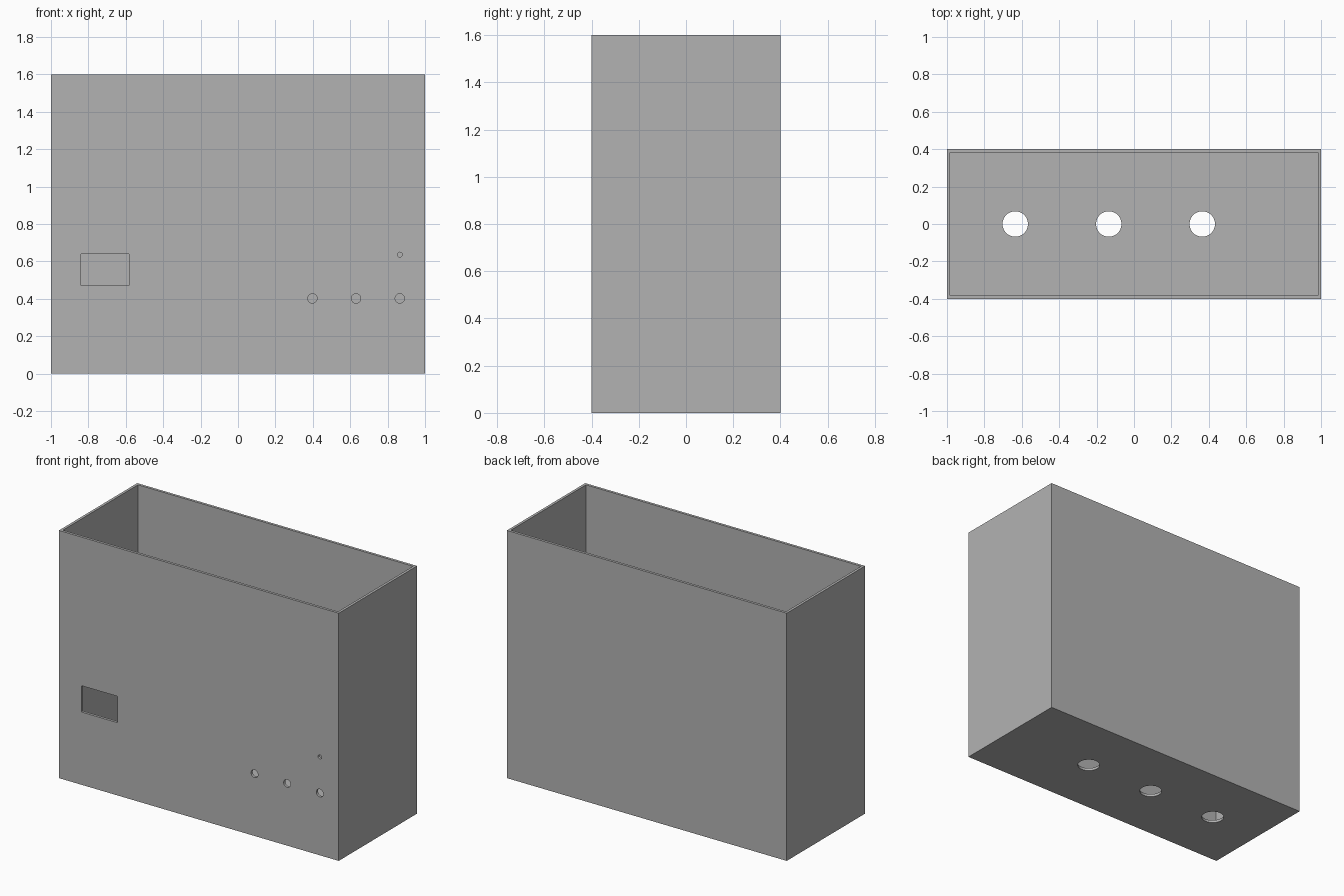
import bpy
from math import pi

default = bpy.data.objects.get("Cube")
if default:
    bpy.data.objects.remove(default, do_unlink=True)

WIDTH, DEPTH, HEIGHT, WALL = 2.0, 0.8, 1.6, 0.017

grey = bpy.data.materials.new("plain_grey")
grey.use_nodes = True
grey.diffuse_color = (0.45, 0.45, 0.45, 1)
grey.node_tree.nodes["Principled BSDF"].inputs["Base Color"].default_value = (0.45, 0.45, 0.45, 1)


def block(name, low, high):
    """Box between two opposite corners."""
    centre = [(a + b) / 2 for a, b in zip(low, high)]
    bpy.ops.mesh.primitive_cube_add(size=1, location=centre)
    obj = bpy.context.object
    obj.name = name
    obj.scale = [b - a for a, b in zip(low, high)]
    bpy.ops.object.transform_apply(location=True, rotation=False, scale=True)
    obj.data.materials.append(grey)
    return obj


def rod(name, radius, location, tilt=0.0):
    """Round cutter, upright unless tilted to face the front."""
    bpy.ops.mesh.primitive_cylinder_add(vertices=40, radius=radius, depth=4 * WALL,
                                        location=location, rotation=(tilt, 0, 0))
    obj = bpy.context.object
    obj.name = name
    obj.data.materials.append(grey)
    return obj


def cut(target, cutter):
    """Subtract the cutter from the target, then discard the cutter."""
    mod = target.modifiers.new("cut", "BOOLEAN")
    mod.operation = "DIFFERENCE"
    mod.solver = "EXACT"
    mod.object = cutter
    cutter.hide_render = True
    bpy.context.view_layer.objects.active = target
    bpy.ops.object.modifier_apply(modifier=mod.name)
    bpy.data.objects.remove(cutter, do_unlink=True)


# Open-topped enclosure with thin walls and floor
x, y = WIDTH / 2, DEPTH / 2
box = block("enclosure", (-x, -y, 0), (x, y, HEIGHT))
cut(box, block("cavity_cutter", (-x + WALL, -y + WALL, WALL), (x - WALL, y - WALL, HEIGHT + 0.1)))

# Display window in the front wall
cut(box, block("window_cutter", (-0.84, -y - WALL, 0.47), (-0.582, -y + 2 * WALL, 0.64)))

# Button holes and a small indicator hole in the front wall
for hole_x in (0.398, 0.631, 0.865):
    cut(box, rod("button_cutter", 0.025, (hole_x, -y, 0.402), pi / 2))
cut(box, rod("indicator_cutter", 0.013, (0.865, -y, 0.636), pi / 2))

# Three large holes through the floor
for hole_x in (-0.635, -0.135, 0.365):
    cut(box, rod("floor_cutter", 0.068, (hole_x, 0, 0)))

# Crisp box edges, smooth hole rims
bpy.ops.object.select_all(action="DESELECT")
box.select_set(True)
bpy.context.view_layer.objects.active = box
bpy.ops.object.shade_smooth_by_angle(angle=pi / 6)
